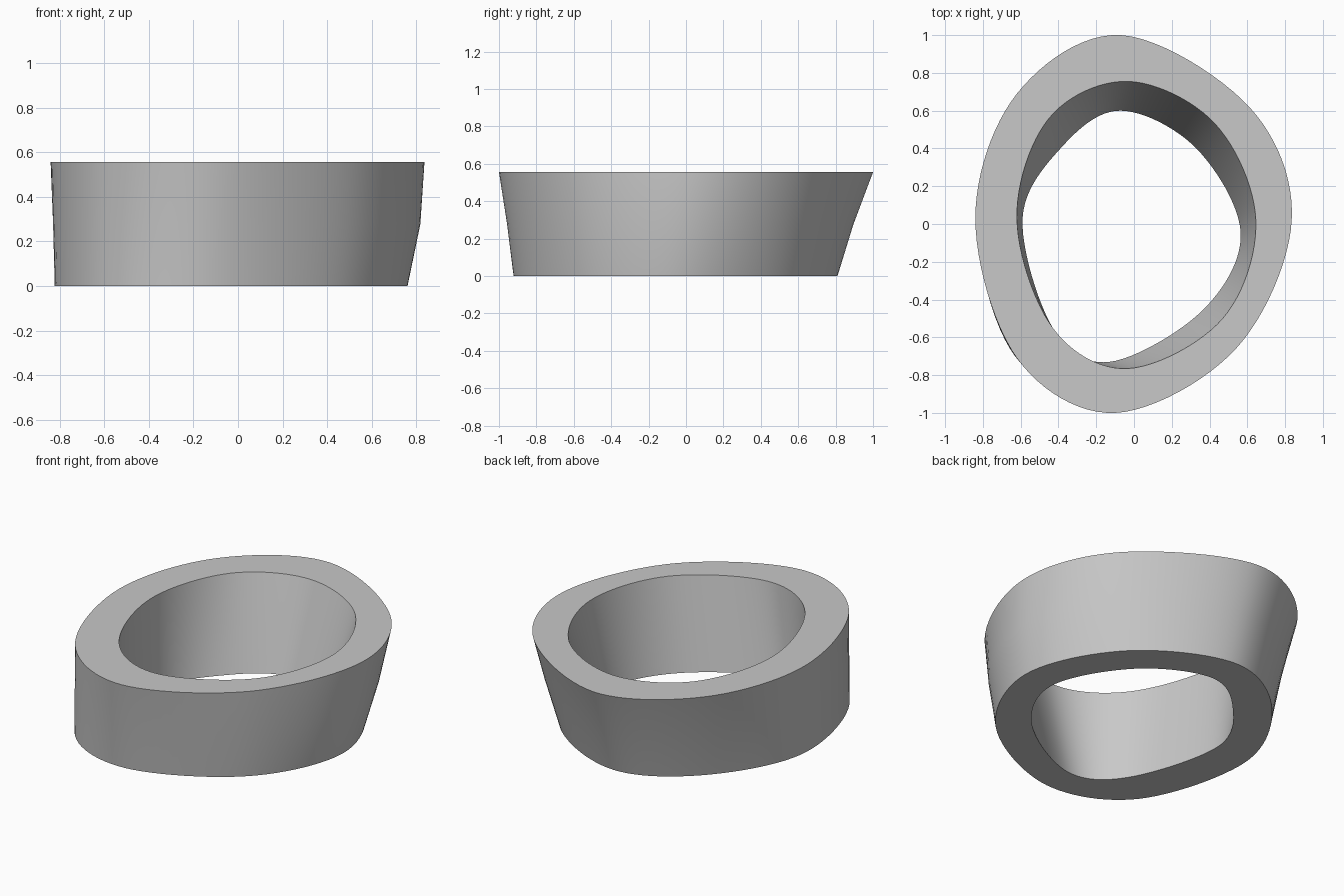
import bpy
import bmesh
from mathutils import Vector

cube = bpy.data.objects.get("Cube")
if cube:
    bpy.data.objects.remove(cube)

STEPS = 12  # curve samples between control points


def closed_curve(points):
    """Smooth closed loop through the control points."""
    pts = [Vector(p) for p in points]
    n = len(pts)
    loop = []
    for i in range(n):
        a, b, c, d = (pts[(i + k) % n] for k in (-1, 0, 1, 2))
        for s in range(STEPS):
            t = s / STEPS
            loop.append(0.5 * (2 * b + (c - a) * t
                               + (2 * a - 5 * b + 4 * c - d) * t ** 2
                               + (3 * b - a - 3 * c + d) * t ** 3))
    return loop


# Outlines, counter-clockwise from the left (+x) side
top_outer = closed_curve([(.835, .02), (.61, .62), (-.07, 1), (-.62, .69),
                          (-.84, .03), (-.62, -.71), (-.1, -1), (.54, -.66)])
top_inner = closed_curve([(.645, .02), (.43, .53), (-.03, .755), (-.45, .56),
                          (-.62, .03), (-.43, -.55), (-.03, -.765), (.47, -.5)])
low_outer = closed_curve([(.76, -.04), (.49, .53), (-.07, .81), (-.54, .56),
                          (-.82, .0), (-.63, -.70), (-.13, -.92), (.5, -.61)])
low_inner = closed_curve([(.565, -.05), (.33, .4), (-.07, .6), (-.38, .41),
                          (-.59, .03), (-.43, -.55), (-.13, -.73), (.36, -.46)])


def blend(low, high, amount):
    return [a.lerp(b, amount) for a, b in zip(low, high)]


# Wall section: up the outside, then down the inside
HEIGHT = .555
MIDDLE = HEIGHT / 2
mid_outer = [p + Vector((.03, 0)) * max(0, p.x) for p in blend(low_outer, top_outer, .45)]
mid_inner = blend(low_inner, top_inner, .5)
section = [(low_outer, 0), (mid_outer, MIDDLE), (top_outer, HEIGHT),
           (top_inner, HEIGHT), (mid_inner, MIDDLE), (low_inner, 0)]

bm = bmesh.new()
rings = [[bm.verts.new((p.x, p.y, z)) for p in loop] for loop, z in section]
count = len(top_outer)
for r, ring in enumerate(rings):
    following = rings[(r + 1) % len(rings)]
    for i in range(count):
        j = (i + 1) % count
        bm.faces.new((ring[i], ring[j], following[j], following[i]))
bmesh.ops.recalc_face_normals(bm, faces=bm.faces)
mesh = bpy.data.meshes.new("ring_band")
bm.to_mesh(mesh)
bm.free()

band = bpy.data.objects.new("ring_band", mesh)
bpy.context.collection.objects.link(band)

# Plain grey
grey = bpy.data.materials.new("grey")
grey.use_nodes = True
colour = (.58, .58, .58, 1)
grey.diffuse_color = colour
grey.node_tree.nodes["Principled BSDF"].inputs["Base Color"].default_value = colour
mesh.materials.append(grey)

# Smooth walls, crisp rims
bpy.ops.object.select_all(action="DESELECT")
band.select_set(True)
bpy.context.view_layer.objects.active = band
bpy.ops.object.shade_smooth_by_angle(angle=.6)
